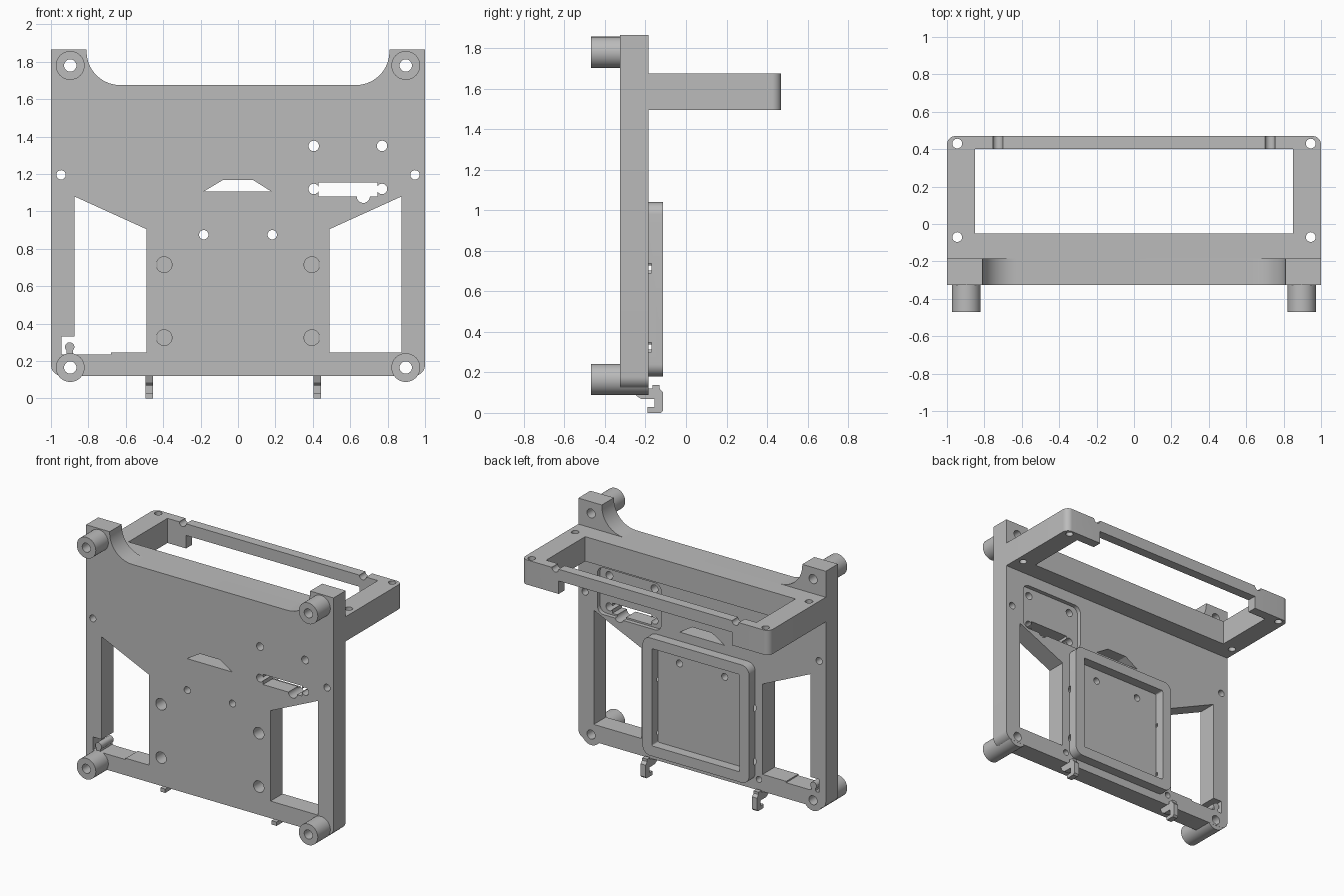
import bpy, bmesh, math

if "Cube" in bpy.data.objects:
    bpy.data.objects.remove(bpy.data.objects["Cube"], do_unlink=True)

grey = bpy.data.materials.new("plain grey")
grey.use_nodes = True
grey.diffuse_color = (0.5, 0.5, 0.5, 1)
grey.node_tree.nodes["Principled BSDF"].inputs["Base Color"].default_value = (0.5, 0.5, 0.5, 1)

FRONT, BACK = -0.325, -0.185   # plate faces along y
LOW, HIGH = 1.495, 1.675       # shelf faces along z


def arc(cx, cy, r, start, end, n=10):
    angles = [math.radians(start + (end - start) * i / n) for i in range(n + 1)]
    return [(cx + r * math.cos(a), cy + r * math.sin(a)) for a in angles]


def circle(cx, cy, r):
    return arc(cx, cy, r, 0, 360, 32)[:-1]


def rect(x0, x1, y0, y1, r=0):
    if not r:
        return [(x0, y0), (x1, y0), (x1, y1), (x0, y1)]
    return (arc(x0 + r, y0 + r, r, 180, 270) + arc(x1 - r, y0 + r, r, 270, 360)
            + arc(x1 - r, y1 - r, r, 0, 90) + arc(x0 + r, y1 - r, r, 90, 180))


def prism(name, profile, axis, start, end):
    """Extrude a 2D profile along one axis."""
    place = {"x": lambda p, t: (t, p[0], p[1]),
             "y": lambda p, t: (p[0], t, p[1]),
             "z": lambda p, t: (p[0], p[1], t)}[axis]
    bm = bmesh.new()
    rings = [[bm.verts.new(place(p, t)) for p in profile] for t in (start, end)]
    for ring in rings:
        bm.faces.new(ring)
    n = len(profile)
    for i in range(n):
        j = (i + 1) % n
        bm.faces.new((rings[0][i], rings[0][j], rings[1][j], rings[1][i]))
    bmesh.ops.recalc_face_normals(bm, faces=bm.faces)
    mesh = bpy.data.meshes.new(name)
    bm.to_mesh(mesh)
    bm.free()
    mesh.materials.append(grey)
    obj = bpy.data.objects.new(name, mesh)
    bpy.context.collection.objects.link(obj)
    return obj


def select(obj):
    bpy.ops.object.select_all(action="DESELECT")
    obj.select_set(True)
    bpy.context.view_layer.objects.active = obj


def cut(obj, profile, axis, start, end):
    cutter = prism("cutter", profile, axis, start, end)
    cutter.hide_render = True
    mod = obj.modifiers.new("cut", "BOOLEAN")
    mod.operation = "DIFFERENCE"
    mod.solver = "EXACT"
    mod.object = cutter
    select(obj)
    bpy.ops.object.modifier_apply(modifier=mod.name)
    bpy.data.objects.remove(cutter, do_unlink=True)


def through(obj, profile):
    cut(obj, profile, "y", -0.6, -0.05)


# Main plate: top ears with concave fillets, rounded bottom corners
outline = (arc(-0.94, 0.18, 0.06, 180, 270) + arc(0.94, 0.18, 0.06, 270, 360)
           + [(1, 1.865), (0.81, 1.865)] + arc(0.63, 1.855, 0.18, 0, -90)
           + arc(-0.63, 1.855, 0.18, 270, 180) + [(-0.81, 1.865), (-1, 1.865)])
plate = prism("main_plate", outline, "y", FRONT, BACK)

# Side windows, with a stepped corner on the right one
through(plate, [(0.875, 1.08), (0.49, 0.905), (0.49, 0.245), (0.875, 0.245)])
through(plate, [(-0.875, 1.08), (-0.49, 0.905), (-0.49, 0.245), (-0.68, 0.245),
                (-0.68, 0.235), (-0.945, 0.235), (-0.945, 0.33), (-0.875, 0.33)])

# Central trapezoid opening
through(plate, [(-0.185, 1.105), (-0.08, 1.168), (0.08, 1.168), (0.18, 1.105)])

# Connector recess on the back, its slot and screw holes
cut(plate, rect(0.33, 0.845, 1.068, 1.41, 0.05), "y", BACK - 0.03, 0)
through(plate, rect(0.43, 0.745, 1.08, 1.155))
through(plate, circle(0.67, 1.08, 0.035))
for x in (0.405, 0.77):
    for z in (1.12, 1.35):
        through(plate, circle(x, z, 0.028))

# Small holes through the plate
for side in (-1, 1):
    through(plate, circle(side * 0.946, 1.195, 0.025))
    through(plate, circle(side * 0.183, 0.875, 0.025))
    for z in (0.2, 1.0):
        if z < 0.9:
            cut(plate, circle(side * 0.46, z, 0.022), "y", BACK - 0.05, 0)

# Raised square frame on the back
frame = prism("back_frame", rect(-0.43, 0.43, 0.18, 1.04, 0.06), "y", BACK, -0.113)
through(frame, rect(-0.355, 0.355, 0.255, 0.965, 0.01))
for side in (-1, 1):
    for z in (0.325, 0.715):
        for part in (plate, frame):
            cut(part, circle(side * 0.395, z, 0.042), "y", -0.6, -0.17)

# Corner standoffs, bored through the plate
parts = [plate, frame]
for side, label in ((-1, "right"), (1, "left")):
    for z, level in ((0.165, "lower"), (1.78, "upper")):
        x = side * 0.897
        post = prism(f"{level}_{label}_standoff", circle(x, z, 0.077), "y", -0.47, BACK - 0.001)
        for part in (post, plate):
            through(part, circle(x, z, 0.033))
        parts.append(post)

# Locating pin in the stepped window corner
parts.append(prism("locating_pin", circle(-0.9, 0.275, 0.025), "y", FRONT, BACK))
parts.append(prism("pin_base", rect(-0.917, -0.883, 0.23, 0.265), "y", FRONT, BACK))

# Rear shelf: open rectangular bracket
shelf_outline = ([(-1, BACK), (1, BACK)] + arc(0.955, 0.425, 0.045, 0, 90)
                 + arc(-0.955, 0.425, 0.045, 90, 180))
shelf = prism("rear_shelf", shelf_outline, "z", LOW, HIGH)
cut(shelf, rect(-0.85, 0.85, -0.05, 0.4), "z", 1, 2)
cut(shelf, rect(-0.7, 0.7, LOW - 0.1, 1.59), "y", 0.3, 0.6)
for side in (-1, 1):
    for y in (-0.07, 0.43):
        cut(shelf, circle(side * 0.945, y, 0.026), "z", 1, 2)
    cut(shelf, circle(side * 0.728, HIGH, 0.027), "y", 0.3, 0.6)
parts.append(shelf)

# Clip hooks under the plate
hook = [(-0.26, 0.121), (-0.245, 0.085), (-0.22, 0.068), (-0.155, 0.068), (-0.155, 0.028),
        (-0.19, 0.028), (-0.19, 0), (-0.125, 0), (-0.113, 0.012), (-0.113, 0.1),
        (-0.13, 0.12), (-0.13, 0.137), (-0.165, 0.137), (-0.165, 0.121)]
for x, label in ((-0.475, "right"), (0.425, "left")):
    parts.append(prism(f"{label}_hook", hook, "x", x - 0.02, x + 0.02))

for part in parts:
    select(part)
    bpy.ops.object.shade_smooth_by_angle(angle=math.radians(30))
